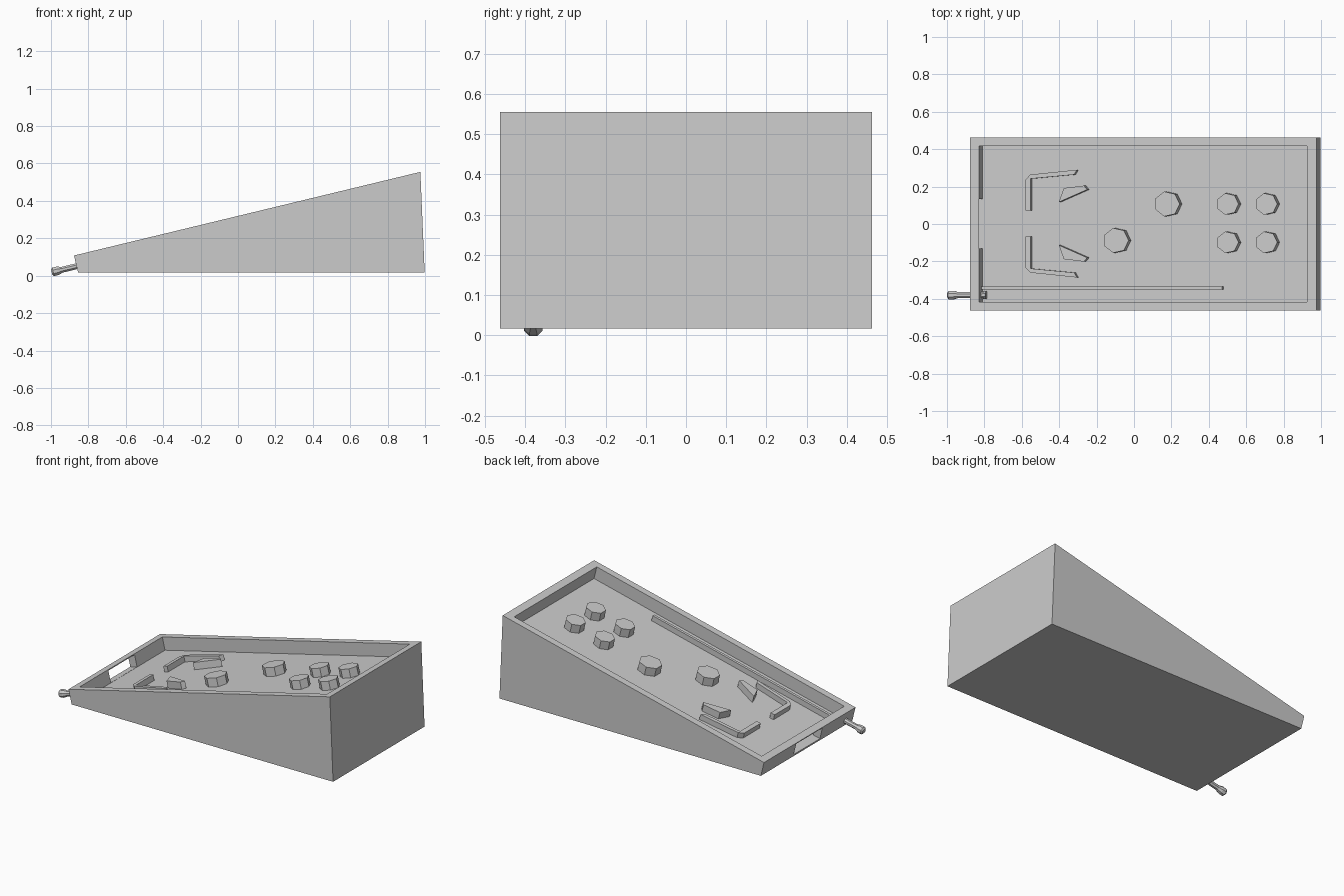
import bpy, bmesh
from math import sin, cos, tan, pi, atan2
from mathutils import Vector

if "Cube" in bpy.data.objects:
    bpy.data.objects.remove(bpy.data.objects["Cube"])

# Sloped playfield plane: starts at the low end and rises towards +x
X0, Z0 = -0.877, 0.108
A = atan2(0.447, 1.852)
N = Vector((-sin(A), 0, cos(A)))
U = Vector((cos(A), 0, sin(A)))
DEPTH = 0.082          # floor depth below the rim


def on_slope(x, y, depth):
    """Point at plan position x, y lying a given depth below the rim plane."""
    return Vector((x, y, Z0 + (x - X0) * tan(A) - depth / cos(A)))


def loft(name, rings):
    """Closed solid skinned through rings of equal length."""
    bm = bmesh.new()
    vr = [[bm.verts.new(p) for p in r] for r in rings]
    n = len(vr[0])
    for a, b in zip(vr, vr[1:]):
        for i in range(n):
            j = (i + 1) % n
            bm.faces.new((a[i], a[j], b[j], b[i]))
    bm.faces.new(vr[0][::-1])
    bm.faces.new(vr[-1])
    bmesh.ops.recalc_face_normals(bm, faces=bm.faces[:])
    me = bpy.data.meshes.new(name)
    bm.to_mesh(me)
    bm.free()
    ob = bpy.data.objects.new(name, me)
    bpy.context.collection.objects.link(ob)
    return ob


def prism(name, pts, height, base=DEPTH + 0.004):
    """Prism standing square to the playfield; pts outline its top face."""
    top = [on_slope(x, y, DEPTH - height) for x, y in pts]
    drop = base - (DEPTH - height)
    return loft(name, [[p - N * drop for p in top], top])


def rect(x1, x2, y1, y2):
    return [(x1, y1), (x2, y1), (x2, y2), (x1, y2)]


# Wedge cabinet with raised rim and sunken floor
W, ZB = 0.463, 0.017
inner = [on_slope(x, y, 0) for x, y in rect(-0.829, 0.925, -0.418, 0.418)]
cabinet = loft("cabinet", [
    [(x, y, ZB) for x, y in rect(-0.855, 0.998, -W, W)],
    [on_slope(x, y, 0) for x, y in rect(X0, 0.975, -W, W)],
    inner,
    [p - N * DEPTH for p in inner]])

# Drain slot through the low end wall
cutter = prism("slot_cutter", rect(-0.93, -0.78, -0.13, 0.135), DEPTH - 0.006, DEPTH - 0.001)
cutter.hide_render = True
mod = cabinet.modifiers.new("slot", 'BOOLEAN')
mod.operation, mod.object, mod.solver = 'DIFFERENCE', cutter, 'EXACT'
bpy.context.view_layer.objects.active = cabinet
bpy.ops.object.modifier_apply(modifier="slot")
bpy.data.objects.remove(cutter)

# Seven-sided bumpers
for x, y, r in [(0.176, 0.107, 0.068), (-0.097, -0.088, 0.068),
                (0.5, 0.107, 0.059), (0.707, 0.107, 0.059),
                (0.5, -0.098, 0.059), (0.707, -0.098, 0.059)]:
    prism("bumper", [(x + r * cos(2 * pi * i / 7), y + r * sin(2 * pi * i / 7))
                     for i in range(7)], 0.055)

# Mirrored lane guides and wedge kickers
guide = [(-.58, .07), (-.58, .235), (-.555, .262), (-.305, .288),
         (-.32, .262), (-.553, .24), (-.553, .07)]
kicker = [(-.402, .115), (-.375, .19), (-.268, .203), (-.25, .182)]
for s, side in ((1, "left"), (-1, "right")):
    prism("lane_guide_" + side, [(x, s * y + 0.002) for x, y in guide], 0.035)
    prism("kicker_" + side, [(x, s * y + 0.002) for x, y in kicker], 0.045)

# Launch lane rail
prism("launch_rail", rect(-0.815, 0.47, -0.35, -0.333), 0.035)

# Plunger: eight-sided turned rod with knob and tip
rings = []
for x, r in [(-0.996, .016), (-0.988, .025), (-0.965, .025), (-0.94, .017),
             (-0.805, .017), (-0.804, .023), (-0.79, .023)]:
    c = on_slope(x, -0.38, 0.059)
    rings.append([c + r * (cos(t) * Vector((0, 1, 0)) + sin(t) * N)
                  for t in [(i + 0.5) * pi / 4 for i in range(8)]])
loft("plunger", rings)
